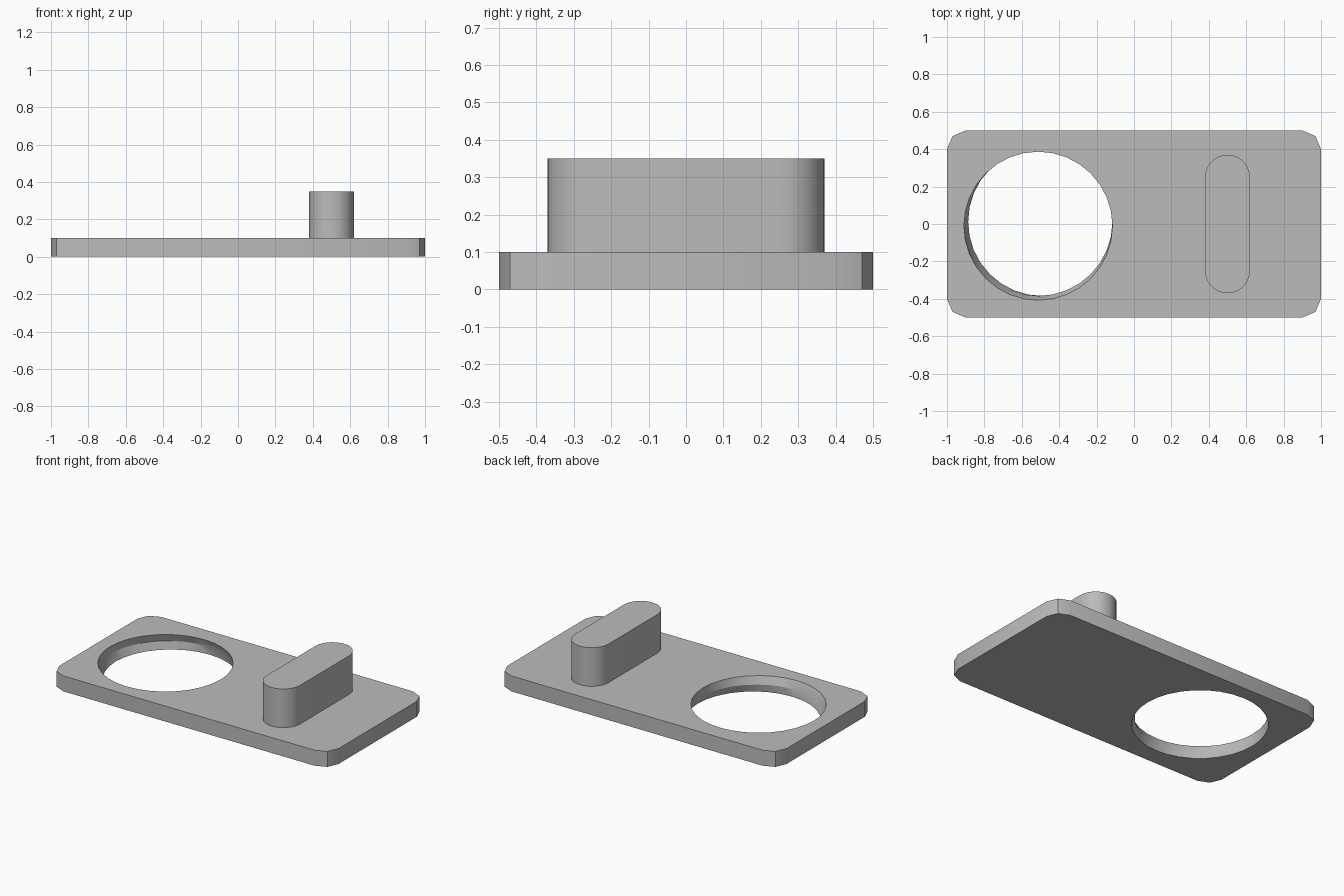
import bpy, bmesh, math

if "Cube" in bpy.data.objects:
    bpy.data.objects.remove(bpy.data.objects["Cube"], do_unlink=True)

grey = bpy.data.materials.new("plain grey")
grey.use_nodes = True
COLOUR = (0.5, 0.5, 0.5, 1)
grey.diffuse_color = COLOUR
grey.node_tree.nodes["Principled BSDF"].inputs["Base Color"].default_value = COLOUR


def arc(cx, cy, radius, start, end, steps):
    """Points along an arc, angles in degrees."""
    angles = [math.radians(start + (end - start) * i / steps) for i in range(steps + 1)]
    return [(cx + radius * math.cos(a), cy + radius * math.sin(a)) for a in angles]


def add_loop(bm, points, z):
    verts = [bm.verts.new((x, y, z)) for x, y in points]
    edges = [bm.edges.new((v, verts[i - 1])) for i, v in enumerate(verts)]
    return verts, edges


def add_wall(bm, lower, upper):
    for i in range(len(lower)):
        bm.faces.new((lower[i - 1], lower[i], upper[i], upper[i - 1]))


def finish(bm, name):
    bmesh.ops.recalc_face_normals(bm, faces=bm.faces)
    mesh = bpy.data.meshes.new(name)
    bm.to_mesh(mesh)
    bm.free()
    obj = bpy.data.objects.new(name, mesh)
    bpy.context.collection.objects.link(obj)
    mesh.materials.append(grey)
    bpy.ops.object.select_all(action="DESELECT")
    obj.select_set(True)
    bpy.context.view_layer.objects.active = obj
    bpy.ops.object.shade_smooth_by_angle(angle=math.radians(25))


# Base plate with chamfered corners and a twisted round hole
THICK = 0.1
outline = []
for sx, sy in ((1, 1), (-1, 1), (-1, -1), (1, -1)):
    corner = [(sx, sy * 0.4), (sx * 0.97, sy * 0.47), (sx * 0.9, sy * 0.5)]
    outline += corner if sx * sy > 0 else corner[::-1]

bm = bmesh.new()
low, low_edges = add_loop(bm, outline, 0)
high, high_edges = add_loop(bm, outline, THICK)
add_wall(bm, low, high)

# Hole rings: the centre swings half a turn from bottom to top
rings = []
for level in range(3):
    swing = math.radians(45 + 90 * level)
    cx, cy = -0.501 + 0.016 * math.cos(swing), 0.001 + 0.016 * math.sin(swing)
    circle = arc(cx, cy, 0.397, 0, 360, 32)[:-1]
    rings.append(add_loop(bm, circle, THICK * level / 2))
for a, b in zip(rings, rings[1:]):
    add_wall(bm, a[0], b[0])

# Flat top and bottom around the hole
for edges, ring in ((low_edges, rings[0]), (high_edges, rings[-1])):
    bmesh.ops.triangle_fill(bm, edges=edges + ring[1], use_beauty=True)
finish(bm, "base_plate")

# Upright peg with rounded ends
stadium = arc(0.5, 0.25, 0.12, 0, 180, 20) + arc(0.5, -0.25, 0.12, 180, 360, 20)
bm = bmesh.new()
low, _ = add_loop(bm, stadium, THICK)
high, _ = add_loop(bm, stadium, 0.35)
add_wall(bm, low, high)
bm.faces.new(low)
bm.faces.new(high)
finish(bm, "upright_peg")
